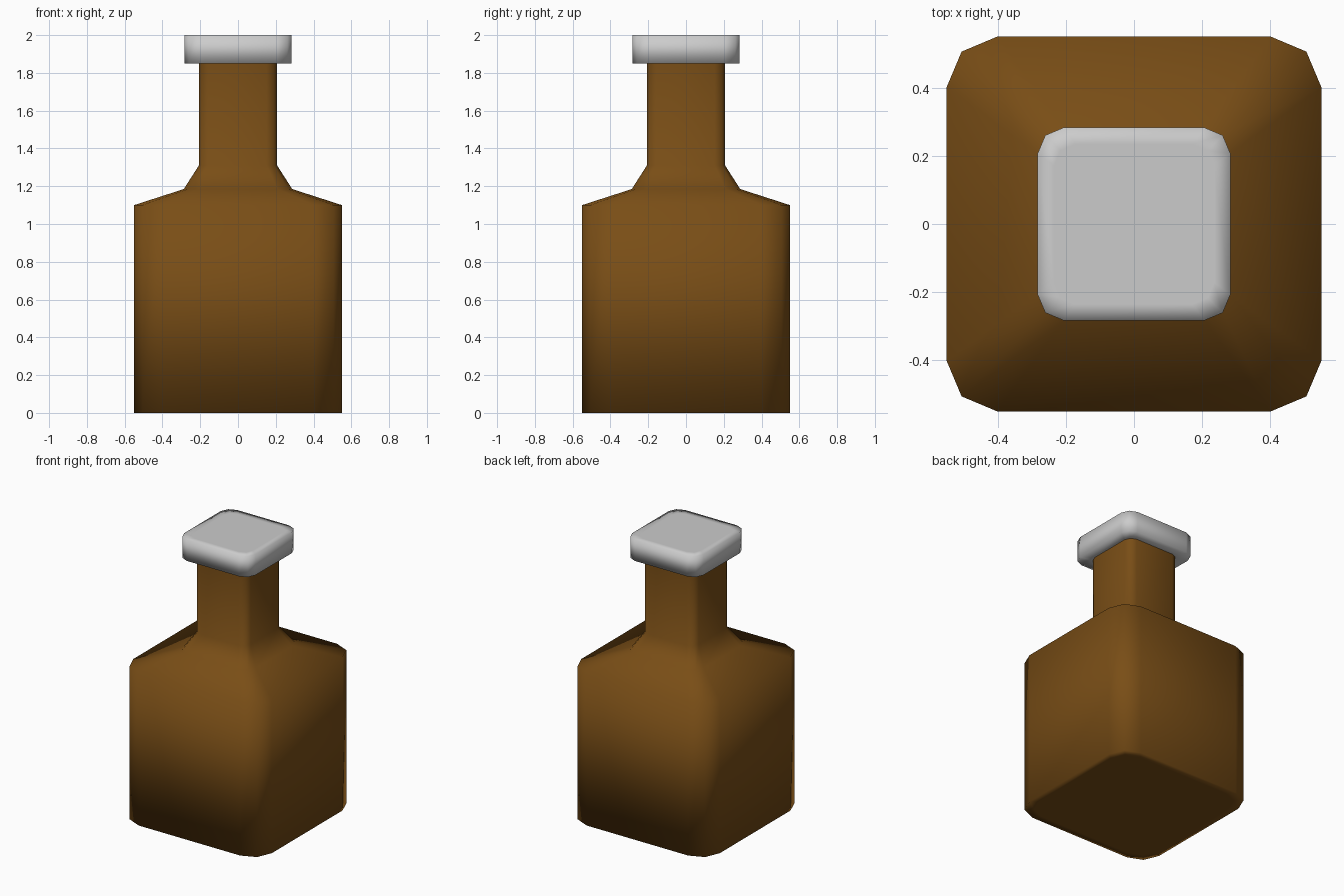
import bpy, bmesh

if "Cube" in bpy.data.objects:
    bpy.data.objects.remove(bpy.data.objects["Cube"])


def section(half):
    """Rounded-square outline with two facets per corner."""
    a, b = half * 0.73, half * 0.92
    quarter = [(half, -a), (half, a), (b, b)]
    pts = []
    for _ in range(4):
        pts += quarter
        quarter = [(-y, x) for x, y in quarter]
    return pts


def loft(name, profile, color=None, cap_top=True):
    """Stack rounded-square rings given as (half width, height)."""
    bm = bmesh.new()
    rings = [[bm.verts.new((x, y, z)) for x, y in section(h)] for h, z in profile]
    n = len(rings[0])
    for lo, hi in zip(rings, rings[1:]):
        for i in range(n):
            j = (i + 1) % n
            bm.faces.new((lo[i], lo[j], hi[j], hi[i]))
    bm.faces.new(rings[0][::-1])
    if cap_top:
        bm.faces.new(rings[-1])
    for f in bm.faces:
        f.smooth = True
    mesh = bpy.data.meshes.new(name)
    bm.to_mesh(mesh)
    bm.free()
    obj = bpy.data.objects.new(name, mesh)
    bpy.context.collection.objects.link(obj)
    if color:
        mat = bpy.data.materials.new(name + "_material")
        mat.diffuse_color = color
        mat.use_nodes = True
        mat.node_tree.nodes["Principled BSDF"].inputs["Base Color"].default_value = mat.diffuse_color
        mesh.materials.append(mat)
    return obj


# Brown glass: base, body, sloped shoulder, flare and neck
loft("bottle", [(0.50, 0), (0.55, 0), (0.55, 1.10), (0.287, 1.185),
                (0.207, 1.31), (0.207, 1.85)],
     (0.19, 0.075, 0.008, 1), cap_top=False)

# Grey stopper with a flat top
loft("stopper", [(0.207, 1.85), (0.283, 1.85), (0.283, 2.0), (0.235, 2.0)])
